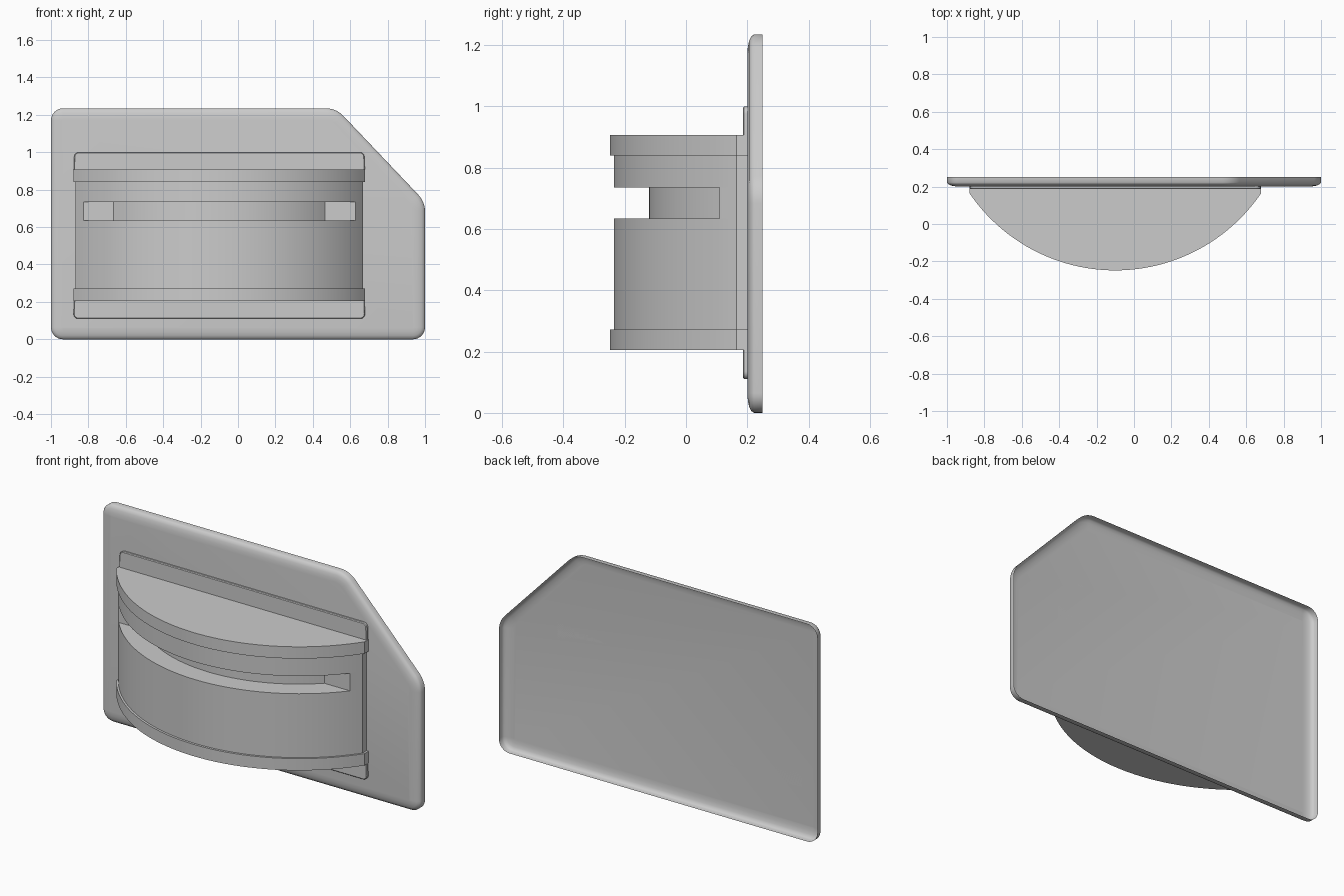
import bpy, bmesh, math
from mathutils import Vector

if "Cube" in bpy.data.objects:
    bpy.data.objects.remove(bpy.data.objects["Cube"])

CX = -0.10        # centre line of the curved housing
BACK = 0.20       # front plane of the plate


def finish(bm, name, angle=35):
    bmesh.ops.recalc_face_normals(bm, faces=bm.faces)
    me = bpy.data.meshes.new(name)
    bm.to_mesh(me)
    bm.free()
    ob = bpy.data.objects.new(name, me)
    bpy.context.collection.objects.link(ob)
    bpy.ops.object.select_all(action='DESELECT')
    ob.select_set(True)
    bpy.context.view_layer.objects.active = ob
    bpy.ops.object.shade_smooth_by_angle(angle=math.radians(angle))
    return ob


def rounded(corners, inset=0.0, seg=8):
    """Counter-clockwise outline from (x, z, radius) corners, shrunk by inset."""
    out, n = [], len(corners)
    for i, (x, z, r) in enumerate(corners):
        p = Vector((x, z))
        a = (Vector(corners[i - 1][:2]) - p).normalized()
        b = (Vector(corners[(i + 1) % n][:2]) - p).normalized()
        half = a.angle(b) / 2
        c = p + (a + b).normalized() * (r / math.sin(half))
        start = math.atan2(-a.x, a.y)
        turn = math.pi - 2 * half
        start = math.atan2(a.x, -a.y)          # outward normal of incoming edge
        for k in range(seg + 1):
            t = start + turn * k / seg
            out.append(c + Vector((math.cos(t), math.sin(t))) * (r - inset))
    # incoming edge runs along -a, so its right-hand normal is (-a.y, a.x)
    return out


def outline(corners, inset=0.0, seg=8):
    """Rounded polygon offset inward, one arc per corner."""
    out, n = [], len(corners)
    for i, (x, z, r) in enumerate(corners):
        p = Vector((x, z))
        a = (Vector(corners[i - 1][:2]) - p).normalized()
        b = (Vector(corners[(i + 1) % n][:2]) - p).normalized()
        half = a.angle(b) / 2
        c = p + (a + b).normalized() * (r / math.sin(half))
        start = math.atan2(a.x, -a.y)
        for k in range(seg + 1):
            t = start + (math.pi - 2 * half) * k / seg
            out.append(c + Vector((math.cos(t), math.sin(t))) * (r - inset))
    return out


def shell(name, corners, steps):
    """Open-backed pan: steps of (inset, y) from the back rim to the front face."""
    bm = bmesh.new()
    rings = [[bm.verts.new((p.x, y, p.y)) for p in outline(corners, i)] for i, y in steps]
    n = len(rings[0])
    for r0, r1 in zip(rings, rings[1:]):
        for k in range(n):
            bm.faces.new((r0[k], r0[(k + 1) % n], r1[(k + 1) % n], r1[k]))
    bm.faces.new(rings[-1])
    return finish(bm, name, 40)


def arc(half, front, yend, seg=48):
    """Arc bulging to -y, ending at +-half on y = yend."""
    sag = yend - front
    r = (half * half + sag * sag) / (2 * sag)
    a = math.asin(half / r)
    return [(CX + r * math.sin(t), front + r - r * math.cos(t))
            for t in (-a + 2 * a * k / seg for k in range(seg + 1))]


def extrude(name, profile, z0, z1):
    bm = bmesh.new()
    lo = [bm.verts.new((x, y, z0)) for x, y in profile]
    hi = [bm.verts.new((x, y, z1)) for x, y in profile]
    n = len(lo)
    for k in range(n):
        bm.faces.new((lo[k], lo[(k + 1) % n], hi[(k + 1) % n], hi[k]))
    bm.faces.new(lo[::-1])
    bm.faces.new(hi)
    return finish(bm, name)


def with_back(pts, half):
    return pts + [(CX + half, BACK), (CX - half, BACK)]


# back plate with one clipped corner
plate = [(-1, 0, .065), (1, 0, .065), (1, .735, .13), (.525, 1.235, .13), (-1, 1.235, .065)]
shell("back_plate", plate,
      [(0, .25), (0, .222), (.006, .213), (.02, .206), (.04, .202), (.06, BACK)])

# curved housing: wider bands at top and bottom, slimmer wall between
band = with_back(arc(.78, -.248, .165), .78)
wall = with_back(arc(.768, -.235, .165), .768)
extrude("lower_band", band, .205, .272)
extrude("upper_band", band, .84, .907)
extrude("lower_wall", wall, .272, .635)
extrude("upper_wall", wall, .735, .84)

# recessed slot: inner arc with flat stops at each end
rear = [(x, y) for x, y in arc(.768, -.235, .165) if y > .112]
left = [p for p in rear if p[0] < CX] + [(CX - .727, .11)]
right = [(CX + .727, .11)] + [p for p in rear if p[0] > CX]
extrude("slot_core", with_back(left + arc(.565, -.12, .11) + right, .768), .635, .735)

# mounting tabs above and below the housing
for name, z0, z1, r0, r1 in (("upper_tab", .86, 1.0, .005, .025),
                             ("lower_tab", .11, .25, .025, .005)):
    shell(name, [(CX - .78, z0, r0), (CX + .78, z0, r0), (CX + .775, z1, r1), (CX - .775, z1, r1)],
          [(0, BACK), (0, .19), (.004, .186)])
